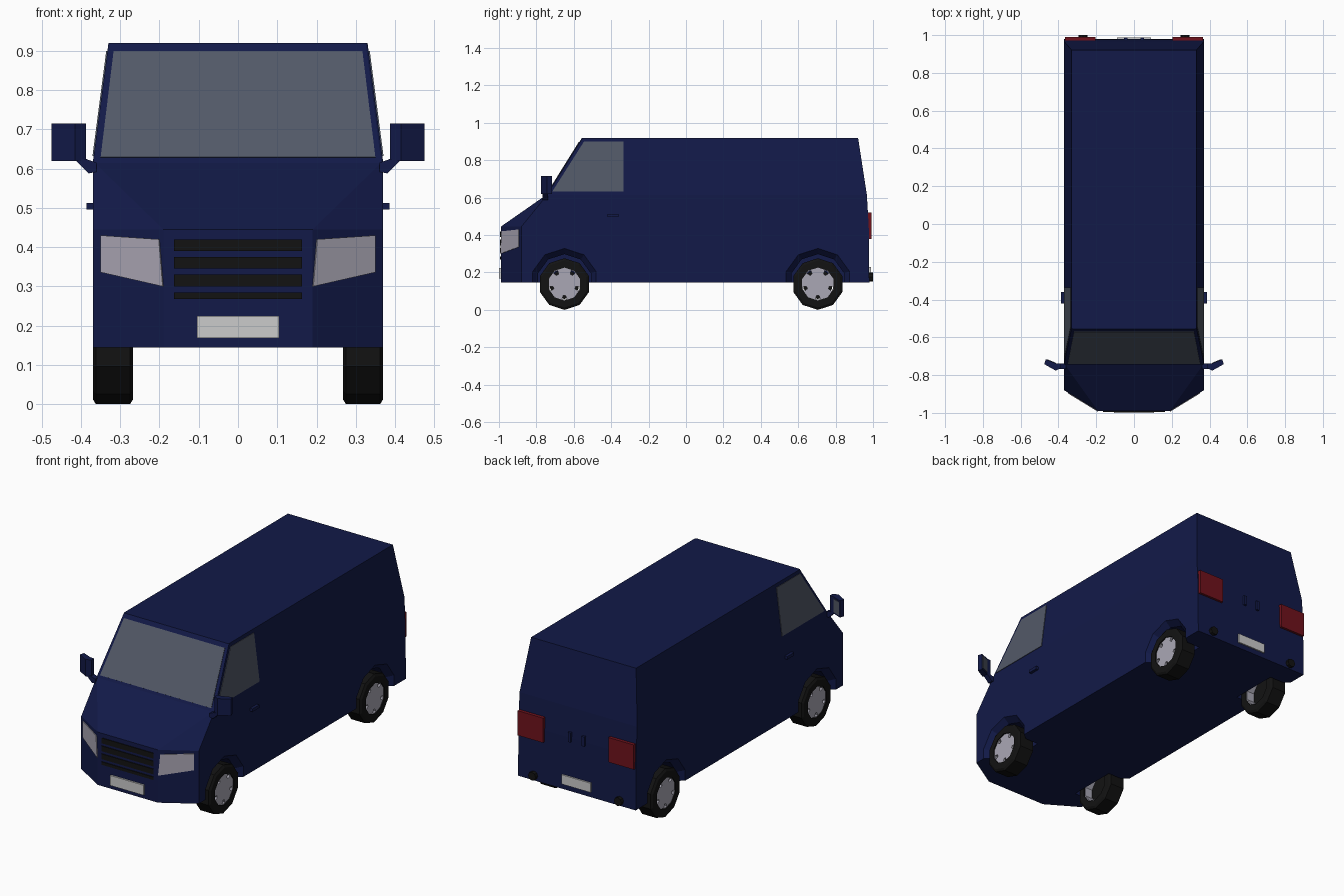
import bpy, bmesh, math
from mathutils import Vector

if "Cube" in bpy.data.objects:
    bpy.data.objects.remove(bpy.data.objects["Cube"])

def material(name, rgb):
    m = bpy.data.materials.new(name)
    m.diffuse_color = (*rgb, 1)
    m.use_nodes = True
    m.node_tree.nodes["Principled BSDF"].inputs["Base Color"].default_value = m.diffuse_color
    return m

BLUE = material("paint", (0.006, 0.010, 0.065))
BLACK = material("rubber", (0.006, 0.006, 0.006))
GLASS = material("glass", (0.085, 0.10, 0.135))
LAMP = material("lamp", (0.40, 0.38, 0.45))
RED = material("tail_red", (0.16, 0.006, 0.012))
PLATE = material("plate_grey", (0.55, 0.55, 0.55))
RIM = material("rim_grey", (0.40, 0.39, 0.46))

def finish(name, bm, mat, mirror=False):
    bmesh.ops.recalc_face_normals(bm, faces=bm.faces[:])
    me = bpy.data.meshes.new(name)
    bm.to_mesh(me)
    bm.free()
    ob = bpy.data.objects.new(name, me)
    bpy.context.collection.objects.link(ob)
    me.materials.append(mat)
    if mirror:
        m = ob.modifiers.new("Mirror", 'MIRROR')
        m.use_mirror_merge = False
    return ob

def slab(name, pts, vec, mat, mirror=False):
    """Polygon extruded along vec."""
    bm = bmesh.new()
    f = bm.faces.new([bm.verts.new(p) for p in pts])
    new = bmesh.ops.extrude_face_region(bm, geom=[f], use_keep_orig=True)["geom"]
    bmesh.ops.translate(bm, vec=vec, verts=[v for v in new if isinstance(v, bmesh.types.BMVert)])
    return finish(name, bm, mat, mirror)

def panel(name, pts, mat, mirror=False, t=0.003):
    """Thin plate straddling a body surface."""
    p = [Vector(q) for q in pts]
    n = (p[1] - p[0]).cross(p[2] - p[1]).normalized() * t
    return slab(name, [q - n for q in p], n * 2, mat, mirror)

def box(name, x, y, z, mat, mirror=False):
    pts = [(x[0], y[0], z[0]), (x[1], y[0], z[0]), (x[1], y[1], z[0]), (x[0], y[1], z[0])]
    return slab(name, pts, (0, 0, z[1] - z[0]), mat, mirror)

def bridge(bm, rings, closed=False):
    for a, b in zip(rings, rings[1:] + (rings[:1] if closed else [])):
        if a is b:
            continue
        for i in range(len(a)):
            j = (i + 1) % len(a)
            bm.faces.new((a[i], a[j], b[j], b[i]))

def revolve(name, prof, cy, cz, mat, sides=10, closed=True):
    """Spin an (x, radius) profile about an axis parallel to x."""
    bm = bmesh.new()
    ang = [math.pi / 2 + math.tau * i / sides for i in range(sides)]
    rings = [[bm.verts.new((x, cy + r * math.cos(a), cz + r * math.sin(a))) for a in ang]
             for x, r in prof]
    bridge(bm, rings, closed)
    if not closed:
        bm.faces.new(rings[0])
        bm.faces.new(rings[-1])
    return finish(name, bm, mat, True)

# Body: stacked outlines (z, nose half width, nose y, side half width, shoulder y, back y)
levels = [(0.145, 0.19, -0.99, 0.37, -0.88, 0.98), (0.445, 0.19, -0.99, 0.37, -0.88, 0.977),
          (0.615, 0.365, -0.746, 0.37, -0.742, 0.967), (0.92, 0.325, -0.556, 0.33, -0.552, 0.92)]
bm = bmesh.new()
rings = []
for z, nx, ny, w, sy, by in levels:
    half = [(nx, ny), (w, sy), (w, by)]
    rings.append([bm.verts.new((x, y, z)) for x, y in half + [(-x, y) for x, y in half[::-1]]])
bridge(bm, rings)
bm.faces.new(rings[0])
bm.faces.new(rings[-1])
body = finish("body", bm, BLUE)

# Wheel wells with a sloped lip, cut from the body
AXLES = (-0.65, 0.705)
R = 0.138
cutters = []
for y in AXLES:
    c = revolve("well_cutter", [(0.25, 0.148), (0.335, 0.148), (0.372, 0.18), (0.45, 0.18)],
                y, 0.15, BLUE, 10, False)
    c.hide_render = True
    cutters.append(c)
    mod = body.modifiers.new("Well", 'BOOLEAN')
    mod.operation, mod.solver, mod.object = 'DIFFERENCE', 'EXACT', c
bpy.context.view_layer.update()
dg = bpy.context.evaluated_depsgraph_get()
body_mesh = bpy.data.meshes.new_from_object(body.evaluated_get(dg))
body.modifiers.clear()
body.data = body_mesh
for c in cutters:
    bpy.data.objects.remove(c)

# Wheels: hollow tyre, rim barrel and notched spoke disc
for tag, y in zip(("front", "rear"), AXLES):
    revolve(tag + "_tyre", [(0.267, 0.09), (0.267, 0.125), (0.275, R), (0.362, R), (0.37, 0.125), (0.37, 0.088)],
            y, R, BLACK)
    revolve(tag + "_rim_barrel", [(0.272, 0.092), (0.272, 0.084), (0.364, 0.084), (0.364, 0.092)], y, R, RIM)
    star = []
    for k in range(5):
        for da, r in ((-26, 0.088), (0, 0.088), (26, 0.088), (30, 0.062), (42, 0.062)):
            a = math.radians(90 + 72 * k + da)
            star.append((0.352, y + r * math.cos(a), R + r * math.sin(a)))
    slab(tag + "_rim_spokes", star, (0.012, 0, 0), RIM, True)
    revolve(tag + "_brake", [(0.315, 0.08), (0.325, 0.08)], y, R, BLACK, 10, False)

# Windshield and side windows
def shield_y(z):
    return -0.746 + 0.19 * (z - 0.615) / 0.305

def side_x(z):
    return 0.37 - 0.04 * (z - 0.615) / 0.305

panel("windshield", [(x, shield_y(z), z) for x, z in
                     ((-0.35, 0.628), (0.35, 0.628), (0.317, 0.898), (-0.317, 0.898))], GLASS)
panel("side_window", [(side_x(z), y, z) for y, z in
                      ((-0.715, 0.632), (-0.335, 0.632), (-0.335, 0.9), (-0.545, 0.9))], GLASS, True)

# Headlights on the chamfered corners
panel("headlight", [(x, -0.99 + (x - 0.19) * 0.11 / 0.18, z) for x, z in
                    ((0.2, 0.42), (0.348, 0.43), (0.348, 0.336), (0.19, 0.3))], LAMP, True, 0.004)

# Grille bars and front plate
for z0, z1 in ((0.39, 0.42), (0.345, 0.375), (0.3, 0.33), (0.268, 0.285)):
    box("grille_bar", (-0.163, 0.163), (-0.994, -0.98), (z0, z1), BLACK)
box("front_plate", (-0.105, 0.105), (-1.0, -0.98), (0.168, 0.225), PLATE)

# Tail lights, rear plate, rear handles and bumper buttons
box("tail_light", (0.205, 0.365), (0.96, 0.991), (0.38, 0.52), RED, True)
box("rear_plate", (-0.09, 0.09), (0.965, 0.988), (0.175, 0.228), PLATE)
box("rear_door_handle", (0.035, 0.052), (0.965, 0.988), (0.425, 0.48), BLUE, True)
button = [(0.27 + 0.024 * math.cos(math.tau * i / 8), 0.965, 0.175 + 0.024 * math.sin(math.tau * i / 8))
          for i in range(8)]
slab("bumper_button", button, (0, 0.035, 0), BLACK, True)

# Side door handles
box("door_handle", (0.36, 0.386), (-0.42, -0.36), (0.496, 0.513), BLUE, True)

# Wing mirrors: angled shell, support arm and glass
shell = [(0.387, -0.762), (0.415, -0.776), (0.475, -0.742), (0.467, -0.716), (0.412, -0.738), (0.387, -0.74)]
slab("mirror_shell", [(x, y, 0.62) for x, y in shell], (0, 0, 0.095), BLUE, True)
slab("mirror_arm", [(x, -0.768, z) for x, z in
                    ((0.36, 0.615), (0.36, 0.592), (0.38, 0.588), (0.418, 0.625), (0.388, 0.625))],
     (0, 0.03, 0), BLUE, True)
panel("mirror_glass", [(x, y, z) for z, row in ((0.63, 1), (0.705, -1))
                       for x, y in ((0.461, -0.718), (0.416, -0.736))[::row]], GLASS, True, 0.002)
